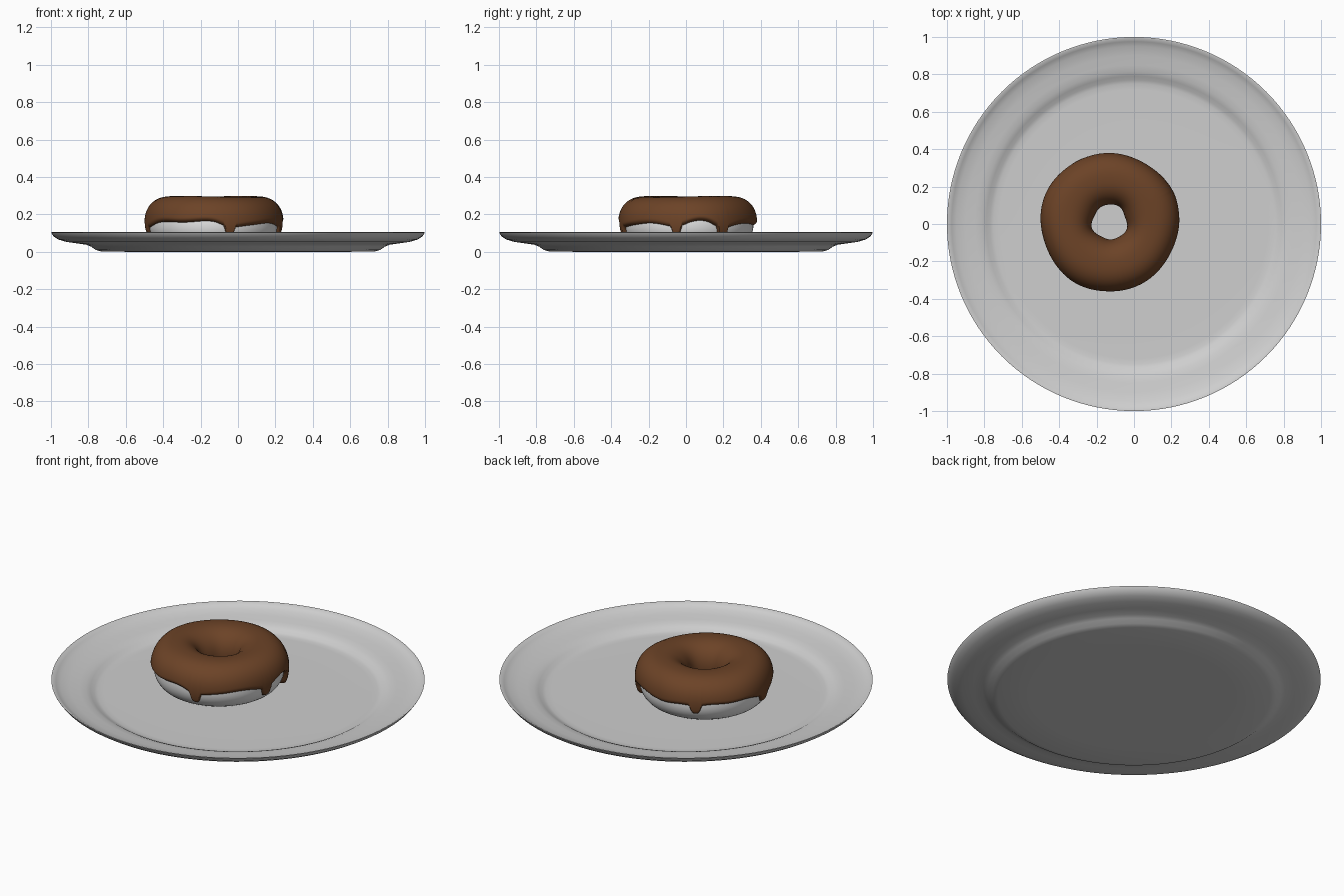
import bpy
import bmesh
from math import sin, cos, pi, radians, sqrt, exp, copysign

cube = bpy.data.objects.get("Cube")
if cube:
    bpy.data.objects.remove(cube, do_unlink=True)


def material(name, rgb):
    mat = bpy.data.materials.new(name)
    mat.use_nodes = True
    colour = (*rgb, 1.0)
    mat.diffuse_color = colour
    mat.node_tree.nodes["Principled BSDF"].inputs["Base Color"].default_value = colour
    return mat


def ring_surface(name, mat, point, columns, rows, centre=(0, 0), closed=False, sharp=50):
    """Sweep point(angle, row) -> (radius, height) around a vertical axis."""
    bm = bmesh.new()
    grid = []
    for i in range(columns):
        a = 2 * pi * i / columns
        column = []
        for j in range(rows):
            r, z = point(a, j)
            column.append(bm.verts.new((centre[0] + r * cos(a), centre[1] + r * sin(a), z)))
        grid.append(column)
    for i in range(columns):
        here, after = grid[i], grid[(i + 1) % columns]
        for j in range(rows if closed else rows - 1):
            k = (j + 1) % rows
            bm.faces.new((here[j], after[j], after[k], here[k]))
    bmesh.ops.remove_doubles(bm, verts=bm.verts, dist=0.00001)
    mesh = bpy.data.meshes.new(name)
    bm.to_mesh(mesh)
    bm.free()
    mesh.materials.append(mat)
    obj = bpy.data.objects.new(name, mesh)
    bpy.context.collection.objects.link(obj)
    bpy.ops.object.select_all(action="DESELECT")
    obj.select_set(True)
    bpy.context.view_layer.objects.active = obj
    bpy.ops.object.shade_smooth_by_angle(angle=radians(sharp))
    return obj


china = material("plate_grey", (0.62, 0.62, 0.62))
dough = material("dough_white", (0.8, 0.8, 0.8))
chocolate = material("chocolate_brown", (0.15, 0.056, 0.02))

# Plate: underside outward, over the rim, then back in across the floor
profile = [
    (0, 0), (0.55, 0), (0.73, 0.002), (0.76, 0.01), (0.785, 0.028), (0.81, 0.038),
    (0.86, 0.045), (0.92, 0.054), (0.96, 0.066), (0.985, 0.082), (0.998, 0.1),
    (1.0, 0.104), (0.994, 0.105), (0.975, 0.092), (0.95, 0.081), (0.9, 0.071),
    (0.85, 0.064), (0.815, 0.058), (0.79, 0.048), (0.77, 0.036), (0.75, 0.031),
    (0.72, 0.03), (0.5, 0.03), (0, 0.03),
]
ring_surface("plate", china, lambda a, j: profile[j], 128, len(profile))

# Doughnut base
CENTRE = (-0.13, 0.01)
RING = 0.232


def power(v, p):
    return copysign(abs(v) ** p, v)


def dough_point(t):
    return RING + 0.119 * power(cos(t), 0.9), 0.152 + 0.122 * power(sin(t), 0.9)


ring_surface("doughnut_base", dough, lambda a, j: dough_point(2 * pi * j / 40),
             96, 40, CENTRE, closed=True)

# Icing: angle, length and width of each drip
drips = [(-76, 0.075, 3.2), (-10, 0.07, 3.2), (31, 0.11, 3.2),
         (117, 0.065, 3.5), (187, 0.05, 4)]
ROWS = 48


def drip_shape(a):
    length = 0
    for angle, depth, width in drips:
        d = (a - radians(angle) + pi) % (2 * pi) - pi
        d /= radians(width)
        length = max(length, depth * exp(-(d ** 4) / 4), 0.25 * depth * exp(-d * d / 12))
    return length


def icing_point(a, j):
    edge = 0.157 + 0.008 * sin(3 * a + 1) + 0.005 * sin(7 * a) - drip_shape(a)
    lowest = -sqrt(1 - max(0.0, 1 - ((0.155 - edge) / 0.143) ** 2))
    if edge > 0.155:
        lowest = -lowest
    start = lowest * (1 + 0.15 * lowest * lowest)
    end = pi + 0.45 + 0.15 * sin(2 * a + 0.6)
    # rows bunch together at both edges to round them off
    s = (1 - cos(pi * j / (ROWS - 1))) / 2
    t = start + (end - start) * s
    wobble = 1 + 0.03 * sin(3 * a + 0.5) + 0.02 * sin(5 * a)
    side = 0.6 if sin(t) < 0 and cos(t) > 0 else 0.85
    r = RING + 0.139 * wobble * power(cos(t), side)
    z = 0.155 + (0.141 + 0.003 * sin(2 * a)) * power(sin(t), 0.9 if sin(t) > 0 else 1)
    # edges taper back onto the dough
    near = min(1.0, min(t - start, end - t) / 0.12)
    cover = sqrt(max(0.0, 1 - (1 - near) ** 2))
    br, bz = dough_point(t)
    br = RING + (br - RING) * 0.98
    return br + (r - br) * cover, bz + (z - bz) * cover


ring_surface("icing", chocolate, icing_point, 300, ROWS, CENTRE, sharp=80)
